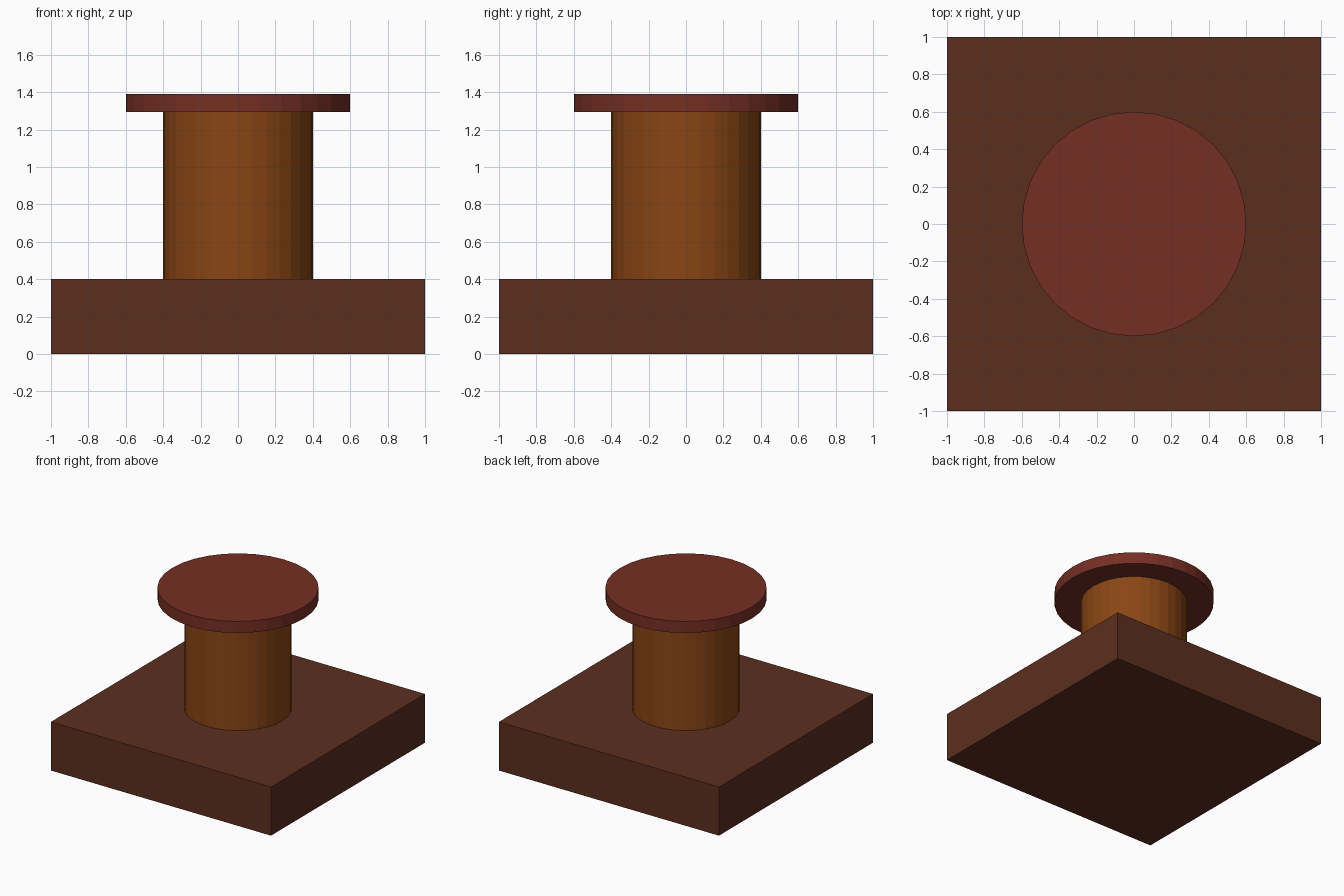
import bpy

if "Cube" in bpy.data.objects:
    bpy.data.objects.remove(bpy.data.objects["Cube"])


def paint(obj, name, color):
    obj.name = name
    mat = bpy.data.materials.new(name + "_colour")
    mat.diffuse_color = (*color, 1)
    mat.use_nodes = True
    mat.node_tree.nodes["Principled BSDF"].inputs["Base Color"].default_value = mat.diffuse_color
    obj.data.materials.append(mat)


def cylinder(name, radius, z0, z1, color):
    bpy.ops.mesh.primitive_cylinder_add(
        vertices=32, radius=radius, depth=z1 - z0, location=(0, 0, (z0 + z1) / 2))
    paint(bpy.context.object, name, color)


# Square base slab
bpy.ops.mesh.primitive_cube_add(size=2, location=(0, 0, 0.2))
base = bpy.context.object
base.scale.z = 0.2
bpy.ops.object.transform_apply(location=False, rotation=False, scale=True)
paint(base, "base", (0.105, 0.028, 0.013))

# Round column and its wider cap
cylinder("column", 0.4, 0.4, 1.295, (0.25, 0.06, 0.007))
cylinder("cap", 0.6, 1.295, 1.39, (0.178, 0.028, 0.017))
